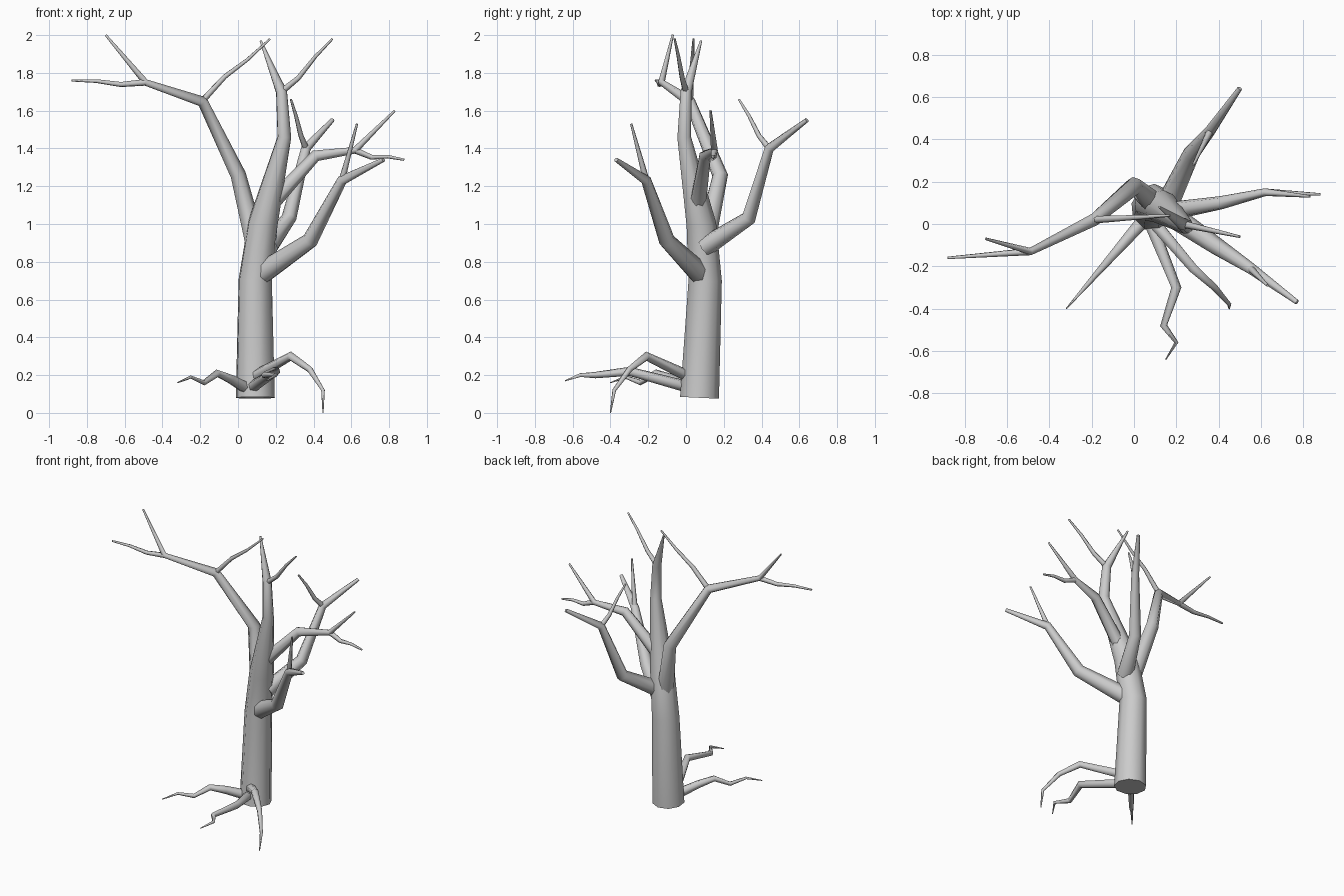
import bpy
import bmesh
import math
from mathutils import Vector

default_cube = bpy.data.objects.get("Cube")
if default_cube:
    bpy.data.objects.remove(default_cube, do_unlink=True)

bark = bpy.data.materials.new("grey_bark")
bark.use_nodes = True
grey = (.6, .6, .6, 1)
bark.diffuse_color = grey
bark.node_tree.nodes["Principled BSDF"].inputs["Base Color"].default_value = grey

TIP_RADIUS = .006


def even_taper(base_radius, count, tip_radius=TIP_RADIUS):
    """Radii that shrink evenly from the base to the tip."""
    shrink = (base_radius - tip_radius) / (count - 1)
    return [base_radius - shrink * index for index in range(count)]


def add_ring(bm, centre, along, side, radius, sides):
    """One cross-section of a limb, square to its direction."""
    other = along.cross(side)
    angles = [math.tau * corner / sides for corner in range(sides)]
    return [bm.verts.new(centre + radius * (math.cos(angle) * side + math.sin(angle) * other))
            for angle in angles]


def add_tube(name, centres, radii, sides=6):
    """Closed tube through the centres, with mitred bends."""
    centres = [Vector(centre) for centre in centres]
    steps = [(end - start).normalized() for start, end in zip(centres, centres[1:])]
    directions = [(before + after).normalized()
                  for before, after in zip(steps[:1] + steps, steps + steps[-1:])]
    bm = bmesh.new()
    side = directions[0].orthogonal()
    rings = []
    for centre, along, radius in zip(centres, directions, radii):
        side = (side - along * side.dot(along)).normalized()
        rings.append(add_ring(bm, centre, along, side, radius, sides))
    for lower, upper in zip(rings, rings[1:]):
        for corner in range(sides):
            following = (corner + 1) % sides
            bm.faces.new((lower[corner], lower[following], upper[following], upper[corner]))
    bm.faces.new(reversed(rings[0]))
    bm.faces.new(rings[-1])
    bmesh.ops.recalc_face_normals(bm, faces=bm.faces[:])

    mesh = bpy.data.meshes.new(name)
    bm.to_mesh(mesh)
    bm.free()
    mesh.materials.append(bark)
    tube = bpy.data.objects.new(name, mesh)
    bpy.context.collection.objects.link(tube)
    bpy.ops.object.select_all(action='DESELECT')
    tube.select_set(True)
    bpy.context.view_layer.objects.active = tube
    bpy.ops.object.shade_smooth_by_angle(angle=math.radians(65))


def add_limb(name, base_radius, centres, tip_radius=TIP_RADIUS):
    """Evenly tapering limb; returns its centres so twigs can grow from them."""
    add_tube(name, centres, even_taper(base_radius, len(centres), tip_radius), sides=7)
    return centres


def add_twig(name, joint, tip, rise):
    """Twig in three lengths from a joint to a tip, kinked up or down at the first bend."""
    start, end = Vector(joint), Vector(tip)
    first_bend = start.lerp(end, 1 / 3) + Vector((0, 0, rise))
    second_bend = start.lerp(end, 2 / 3)
    centres = [start, first_bend, second_bend, end]
    add_tube(name, centres, even_taper(.018, len(centres)))


def add_root(name, centres):
    """Crooked root, thick at the trunk and pointed at its end."""
    add_tube(name, centres, even_taper(.032, len(centres), tip_radius=.003))


# Trunk, bending over and tapering to a point
trunk = [(.09, .07, .08), (.09, .1, .7), (.13, .08, 1),
         (.245, -.01, 1.46), (.23, 0, 1.7), (.12, .08, 1.97)]
add_tube("trunk", trunk, [.105, .09, .08, .037, .03, TIP_RADIUS], sides=9)
add_twig("trunk_twig", trunk[-2], (.5, -.06, 1.98), rise=-.02)

# High limb reaching to the right
right_limb = add_limb("right_limb", .055, [
    (.09, .1, .9), (0, .18, 1.26), (-.19, .02, 1.65), (-.49, -.13, 1.75), (-.7, -.07, 2)])
add_twig("right_limb_outer_twig", right_limb[-2], (-.88, -.16, 1.76), rise=-.015)
add_twig("right_limb_inner_twig", right_limb[2], (.17, .04, 1.98), rise=.02)

# Middle limb reaching to the left
left_limb = add_limb("left_limb", .045, [
    (.17, .06, 1.1), (.41, .1, 1.36), (.62, .15, 1.39), (.83, .13, 1.6)])
add_twig("left_limb_twig", left_limb[-2], (.88, .14, 1.34), rise=-.02)

# Limb reaching backward
back_limb = add_limb("back_limb", .055, [
    (.16, .1, .88), (.27, .33, 1.03), (.36, .44, 1.4), (.5, .64, 1.55)], tip_radius=.012)
add_twig("back_limb_twig", back_limb[-2], (.28, .28, 1.66), rise=-.02)

# Low limb reaching forward and to the left
front_limb = add_limb("front_limb", .06, [
    (.13, .07, .74), (.38, -.1, .91), (.55, -.21, 1.23), (.77, -.37, 1.34)], tip_radius=.012)
add_twig("front_limb_twig", front_limb[-2], (.63, -.29, 1.53), rise=0)

# Straight root that only rises and dips, then two roots that also wander sideways
root_start, root_end = Vector((.03, 0, 0)), Vector((-.32, -.4, 0))
root_heights = [.14, .18, .21, .16, .19, .16]
add_root("right_root", [
    root_start.lerp(root_end, index / (len(root_heights) - 1)) + Vector((0, 0, height))
    for index, height in enumerate(root_heights)])
add_root("middle_root", [
    (.08, 0, .14), (.2, -.3, .22), (.14, -.48, .2), (.2, -.56, .2), (.15, -.64, .17)])
add_root("left_root", [
    (.1, 0, .2), (.28, -.21, .3), (.38, -.3, .23), (.45, -.38, .12), (.45, -.4, 0)])
